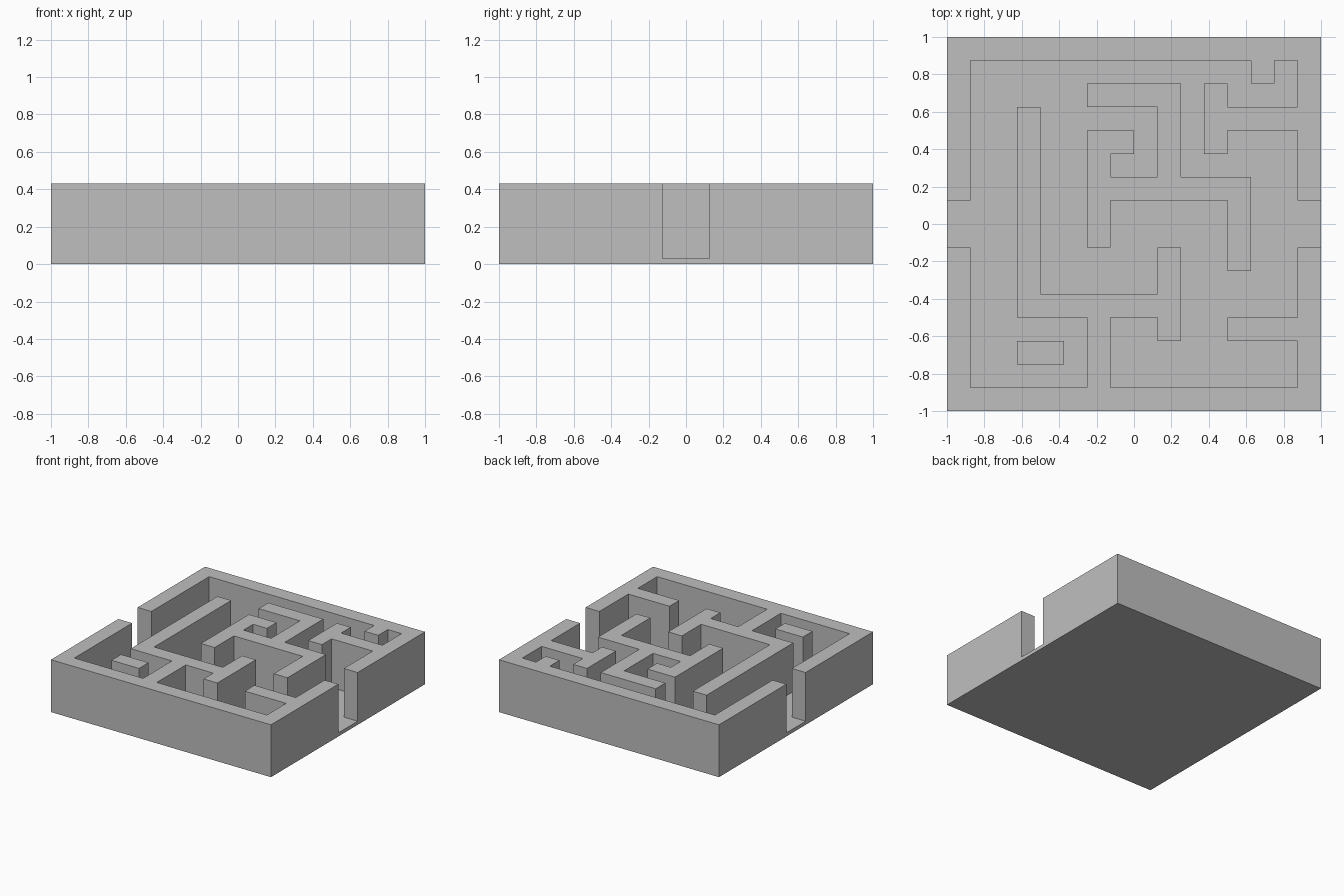
import bpy
import bmesh
import math

if "Cube" in bpy.data.objects:
    bpy.data.objects.remove(bpy.data.objects["Cube"], do_unlink=True)

CELL = 0.125
FLOOR_Z = 0.03
WALL_HEIGHT = 0.40

# Wall runs on the cell grid: x from, x to, y from, y to
WALLS = [
    # outer ring with a gateway on the left and right
    (-8, 8, 7, 8), (-8, 8, -8, -7),
    (-8, -7, 1, 8), (-8, -7, -8, -1), (7, 8, 1, 8), (7, 8, -8, -1),
    # branches from the back and left side
    (5, 6, 6, 7), (3, 4, 3, 6), (4, 7, 4, 5),
    # winding wall in the centre
    (-2, 2, 5, 6), (1, 2, 1, 6), (-2, 5, 1, 2),
    (4, 5, -2, 2), (-2, -1, -1, 4), (-2, 0, 3, 4),
    # branches from the front
    (-2, -1, -7, -3), (-5, 2, -4, -3), (-5, -4, -4, 5),
    (1, 2, -5, -1), (4, 7, -5, -4),
    # free-standing block
    (-5, -3, -6, -5),
]


def is_wall(point):
    x, y = point.x / CELL, point.y / CELL
    return any(a < x < b and c < y < d for a, b, c, d in WALLS)


def raise_faces(bm, faces, height):
    result = bmesh.ops.extrude_face_region(bm, geom=faces)
    verts = [v for v in result["geom"] if isinstance(v, bmesh.types.BMVert)]
    bmesh.ops.translate(bm, verts=verts, vec=(0, 0, height))


# Base slab, divided into cells
bm = bmesh.new()
bmesh.ops.create_grid(bm, x_segments=16, y_segments=16, size=1)
raise_faces(bm, bm.faces[:], FLOOR_Z)
bmesh.ops.recalc_face_normals(bm, faces=bm.faces[:])

# Walls raised from the floor cells
bm.normal_update()
raise_faces(bm, [f for f in bm.faces
                 if f.normal.z > 0.5 and is_wall(f.calc_center_median())], WALL_HEIGHT)

# Merge the flat cells into clean faces
bmesh.ops.dissolve_limit(bm, angle_limit=math.radians(1),
                         verts=bm.verts[:], edges=bm.edges[:])
bmesh.ops.recalc_face_normals(bm, faces=bm.faces[:])

mesh = bpy.data.meshes.new("maze")
bm.to_mesh(mesh)
bm.free()

# Plain grey stone
stone = bpy.data.materials.new("grey stone")
stone.use_nodes = True
grey = (0.52, 0.52, 0.52, 1)
stone.diffuse_color = grey
stone.node_tree.nodes["Principled BSDF"].inputs["Base Color"].default_value = grey
mesh.materials.append(stone)

maze = bpy.data.objects.new("maze", mesh)
bpy.context.collection.objects.link(maze)
